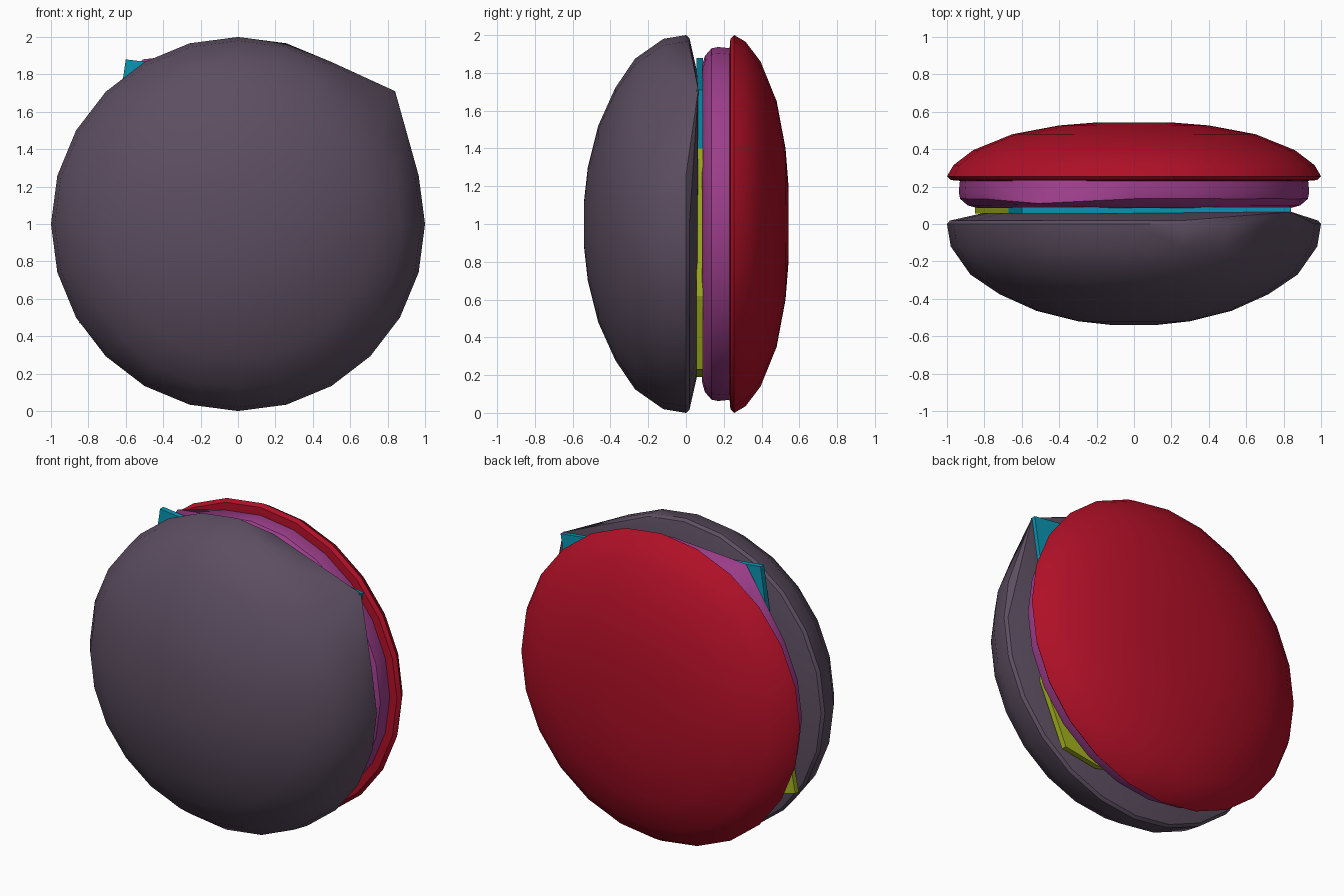
import bpy, bmesh, math

cube = bpy.data.objects.get("Cube")
if cube:
    bpy.data.objects.remove(cube, do_unlink=True)


def material(name, rgb):
    m = bpy.data.materials.new(name)
    m.use_nodes = True
    m.diffuse_color = (*rgb, 1)
    m.node_tree.nodes["Principled BSDF"].inputs["Base Color"].default_value = (*rgb, 1)
    return m


def rings(profile, sides=24):
    """Points of a profile of (radius, y) turned about the y axis, centred on z = 1."""
    return [(r * math.cos(2 * math.pi * i / sides), y, 1 + r * math.sin(2 * math.pi * i / sides))
            for r, y in profile for i in range(sides)]


def slab(outline, y0, y1):
    """Points of a flat plate with an (x, z) outline."""
    return [(x, y, z) for x, z in outline for y in (y0, y1)]


def hull(name, points, mat, angle):
    """Convex solid wrapped around the points."""
    bm = bmesh.new()
    for p in points:
        bm.verts.new(p)
    res = bmesh.ops.convex_hull(bm, input=bm.verts[:])
    loose = [v for v in bm.verts if not v.link_faces]
    bmesh.ops.delete(bm, geom=loose, context='VERTS')
    bmesh.ops.dissolve_limit(bm, angle_limit=math.radians(0.5),
                             verts=bm.verts[:], edges=bm.edges[:])
    bmesh.ops.recalc_face_normals(bm, faces=bm.faces[:])
    me = bpy.data.meshes.new(name)
    bm.to_mesh(me)
    bm.free()
    me.materials.append(mat)
    ob = bpy.data.objects.new(name, me)
    bpy.context.collection.objects.link(ob)
    bpy.ops.object.select_all(action='DESELECT')
    ob.select_set(True)
    bpy.context.view_layer.objects.active = ob
    bpy.ops.object.shade_smooth_by_angle(angle=math.radians(angle))
    return ob


slate = material("slate purple", (0.107, 0.076, 0.119))
red = material("crimson", (0.43, 0.005, 0.02))
purple = material("plum", (0.33, 0.048, 0.255))
cyan = material("teal blue", (0.003, 0.305, 0.456))
yellow = material("olive yellow", (0.376, 0.456, 0.013))

# Front dome, drawn out to one pointed corner
dome = [(0.80, 0.06), (0.985, 0.018), (1.0, 0.0), (0.98, -0.12), (0.875, -0.27),
        (0.72, -0.375), (0.52, -0.465), (0.30, -0.52), (0.12, -0.54)]
hull("front_dome", rings(dome) + [(0.84, 0.065, 1.71)], slate, 30)

# Thin square slice in two colours, split at z = 1.4
upper = [(0.84, 1.71), (-0.60, 1.88), (-0.67, 1.40), (0.79, 1.40)]
lower = [(0.79, 1.40), (-0.67, 1.40), (-0.85, 0.47), (0.35, 0.19),
         (0.60, 0.23), (0.77, 0.62)]
hull("slice_upper", slab(upper, 0.055, 0.09), cyan, 20)
hull("slice_lower", slab(lower, 0.055, 0.09), yellow, 20)

# Middle disc with one raised corner
disc = [(0.84, 0.086), (0.89, 0.10), (0.93, 0.135), (0.937, 0.17), (0.93, 0.24)]
hull("middle_disc", rings(disc) + [(-0.51, 0.11, 1.88)], purple, 30)

# Shallow back dome
back = [(0.92, 0.23), (0.98, 0.235), (1.0, 0.255), (0.965, 0.315), (0.86, 0.395),
        (0.65, 0.48), (0.40, 0.527), (0.20, 0.543)]
hull("back_dome", rings(back), red, 30)
